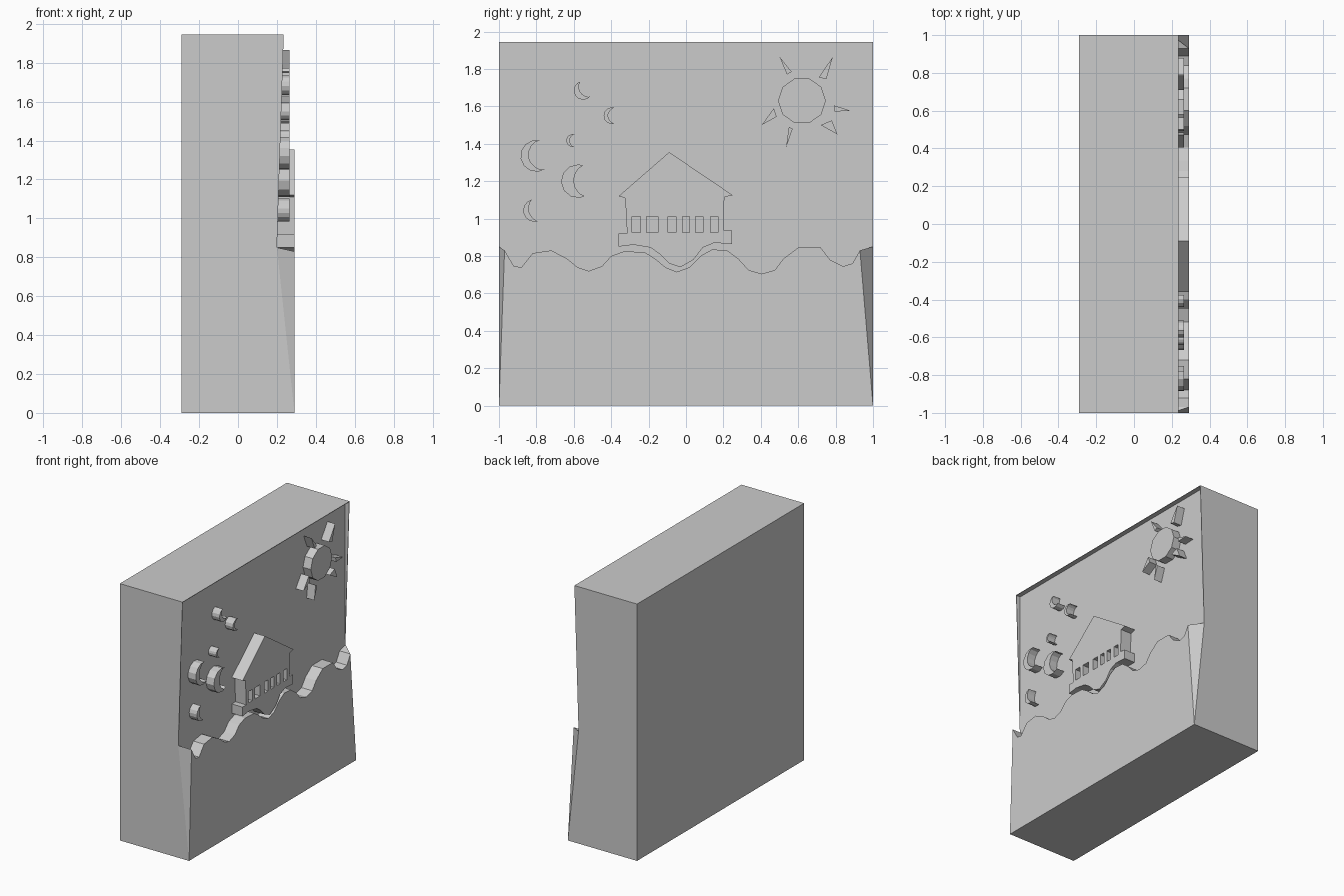
import bpy
import bmesh
from math import cos, sin, radians, tau
from mathutils import Matrix

HEIGHT = 1.945
BACK, PANEL, RIM, ICON, FRONT = -0.29, 0.2, 0.235, 0.265, 0.29
SHORE = 0.85      # height where the hills meet the side edges
WALL = 0.004      # thickness of the raised rim

default_cube = bpy.data.objects.get("Cube")
if default_cube:
    bpy.data.objects.remove(default_cube, do_unlink=True)

grey = bpy.data.materials.new("plain_grey")
grey.use_nodes = True
grey.diffuse_color = (0.6, 0.6, 0.6, 1)
grey.node_tree.nodes["Principled BSDF"].inputs["Base Color"].default_value = grey.diffuse_color


def finish(name, bm):
    """Turn a bmesh into a named, flat shaded grey object."""
    bmesh.ops.recalc_face_normals(bm, faces=bm.faces)
    mesh = bpy.data.meshes.new(name)
    bm.to_mesh(mesh)
    bm.free()
    mesh.materials.append(grey)
    obj = bpy.data.objects.new(name, mesh)
    bpy.context.collection.objects.link(obj)
    return obj


def box(name, low, high):
    bm = bmesh.new()
    bmesh.ops.create_cube(bm, size=1)
    for vert in bm.verts:
        vert.co = [high[i] if vert.co[i] > 0 else low[i] for i in range(3)]
    return finish(name, bm)


def relief(name, outlines, front):
    """Extrude (y, z) outlines from the panel; inner outlines become holes."""
    curve = bpy.data.curves.new(name, "CURVE")
    curve.dimensions = "2D"
    curve.fill_mode = "BOTH"
    curve.extrude = (front - PANEL) / 2
    for outline in outlines:
        spline = curve.splines.new("POLY")
        spline.points.add(len(outline) - 1)
        for point, (y, z) in zip(spline.points, outline):
            point.co = (y, z, 0, 1)
        spline.use_cyclic_u = True
    helper = bpy.data.objects.new(name + "_outline", curve)
    bpy.context.collection.objects.link(helper)
    bpy.context.view_layer.update()
    graph = bpy.context.evaluated_depsgraph_get()
    mesh = bpy.data.meshes.new_from_object(helper.evaluated_get(graph))
    bpy.data.objects.remove(helper, do_unlink=True)
    bm = bmesh.new()
    bm.from_mesh(mesh)
    bpy.data.meshes.remove(mesh)
    bmesh.ops.remove_doubles(bm, verts=bm.verts, dist=0.0001)
    # Local x, y, z become world y, z, x
    turn = Matrix(((0, 0, 1, (front + PANEL) / 2), (1, 0, 0, 0), (0, 1, 0, 0), (0, 0, 0, 1)))
    bm.transform(turn)
    for face in bm.faces:
        face.smooth = False
        face.material_index = 0
    return finish(name, bm)


def crescent(y, z, radius, opening, half, thick, steps=8):
    """Outline of a moon whose horns sit at opening +/- half degrees."""
    horn = cos(radians(half))
    outer, inner = [], []
    for i in range(steps + 1):
        angle = radians(half + (360 - 2 * half) * i / steps)
        u, v = cos(angle), sin(angle)
        depth = (horn - u) / (horn + 1)
        outer.append((u, v))
        if 0 < i < steps:
            inner.append((u + thick * depth, v * (1 - 0.3 * depth)))
    c, s = cos(radians(opening)), sin(radians(opening))
    return [(y + radius * (u * c - v * s), z + radius * (u * s + v * c))
            for u, v in outer + inner[::-1]]


# Backing block with a thin rim around the recessed upper panel
box("backing_block", (BACK, -1, 0), (PANEL, 1, HEIGHT))
box("top_rim", (PANEL, -1, HEIGHT - WALL), (RIM, 1, HEIGHT))
for side, name in ((-1, "right_rim"), (1, "left_rim")):
    bm = bmesh.new()
    caps = [[bm.verts.new((x, y, z)) for x, z in
             ((PANEL, SHORE), (RIM, HEIGHT), (PANEL, HEIGHT))]
            for y in (side, side * (1 - WALL))]
    for cap in caps:
        bm.faces.new(cap)
    for i in range(3):
        j = (i + 1) % 3
        bm.faces.new((caps[0][i], caps[0][j], caps[1][j], caps[1][i]))
    finish(name, bm)

# Rolling hills, with both top corners pulled back to the panel
ridge = [(-1, SHORE), (-.97, .83), (-.92, .745), (-.88, .74), (-.82, .815),
         (-.72, .83), (-.635, .785), (-.58, .74), (-.52, .72), (-.45, .745),
         (-.4, .8), (-.33, .825), (-.22, .82), (-.165, .785), (-.11, .74),
         (-.05, .715), (.02, .74), (.085, .805), (.14, .835), (.22, .83),
         (.28, .785), (.335, .725), (.405, .705), (.475, .725), (.52, .785),
         (.6, .845), (.72, .845), (.77, .78), (.84, .745), (.89, .76),
         (.93, .83), (1, SHORE)]
bm = bmesh.new()
rear = [bm.verts.new((PANEL, y, z)) for y, z in ridge]
crest = [rear[0]] + [bm.verts.new((FRONT, y, z)) for y, z in ridge[1:-1]] + [rear[-1]]
feet = [bm.verts.new((FRONT, y, 0)) for y in (-1, 1)]
heels = [bm.verts.new((PANEL, y, 0)) for y in (-1, 1)]
bm.faces.new([feet[0]] + crest[1:-1] + [feet[1]])
bm.faces.new([heels[0]] + rear + [heels[1]])
bm.faces.new(feet + heels[::-1])
for foot, heel, corner, near in ((feet[0], heels[0], crest[0], crest[1]),
                                 (feet[1], heels[1], crest[-1], crest[-2])):
    bm.faces.new((foot, corner, near))
    bm.faces.new((foot, heel, corner))
for i in range(len(ridge) - 1):
    strip = [crest[i], crest[i + 1], rear[i + 1], rear[i]]
    bm.faces.new(list(dict.fromkeys(strip)))
finish("rolling_hills", bm)

# House with a pitched roof, a porch following the hill, and open windows
house = [(-.09, 1.355), (.25, 1.125), (.205, 1.115), (.2, .94), (.245, .935),
         (.245, .865), (.15, .87), (.09, .845), (.04, .78), (-.03, .74),
         (-.09, .76), (-.14, .81), (-.19, .845), (-.28, .86), (-.36, .85),
         (-.36, .92), (-.315, .92), (-.325, 1.11), (-.36, 1.12)]
windows = []
for middle, width in ((-.265, .045), (-.18, .06), (-.075, .045),
                      (0, .037), (.07, .04), (.15, .04)):
    a, b = middle - width / 2, middle + width / 2
    windows.append([(a, .925), (b, .925), (b, 1.01), (a, 1.01)])
relief("house", [house] + windows, FRONT)

# Crescent moons: centre, radius, opening direction, horn angle, thickness
moons = [(-.55, 1.685, .05, 32, 70, .65), (-.395, 1.55, .045, 0, 65, .5),
         (-.605, 1.417, .035, 0, 75, .5), (-.8, 1.335, .085, 10, 65, .5),
         (-.578, 1.2, .09, 3, 53, .75), (-.81, 1.043, .06, 15, 88, .5)]
for number, moon in enumerate(moons, 1):
    relief(f"moon_{number}", [crescent(*moon)], ICON)

# Sun disc and its pointed rays
disc = [(.62 + .128 * cos(tau * i / 10), 1.63 + .125 * sin(tau * i / 10)) for i in range(10)]
relief("sun_disc", [disc], ICON)
rays = [((.5, 1.865), (.565, 1.785), (.54, 1.77)),
        ((.785, 1.865), (.75, 1.745), (.71, 1.755)),
        ((.88, 1.577), (.79, 1.605), (.795, 1.572)),
        ((.81, 1.45), (.72, 1.5), (.78, 1.525)),
        ((.535, 1.38), (.55, 1.49), (.57, 1.48)),
        ((.405, 1.5), (.47, 1.59), (.485, 1.545))]
for number, ray in enumerate(rays, 1):
    relief(f"sun_ray_{number}", [ray], ICON)
